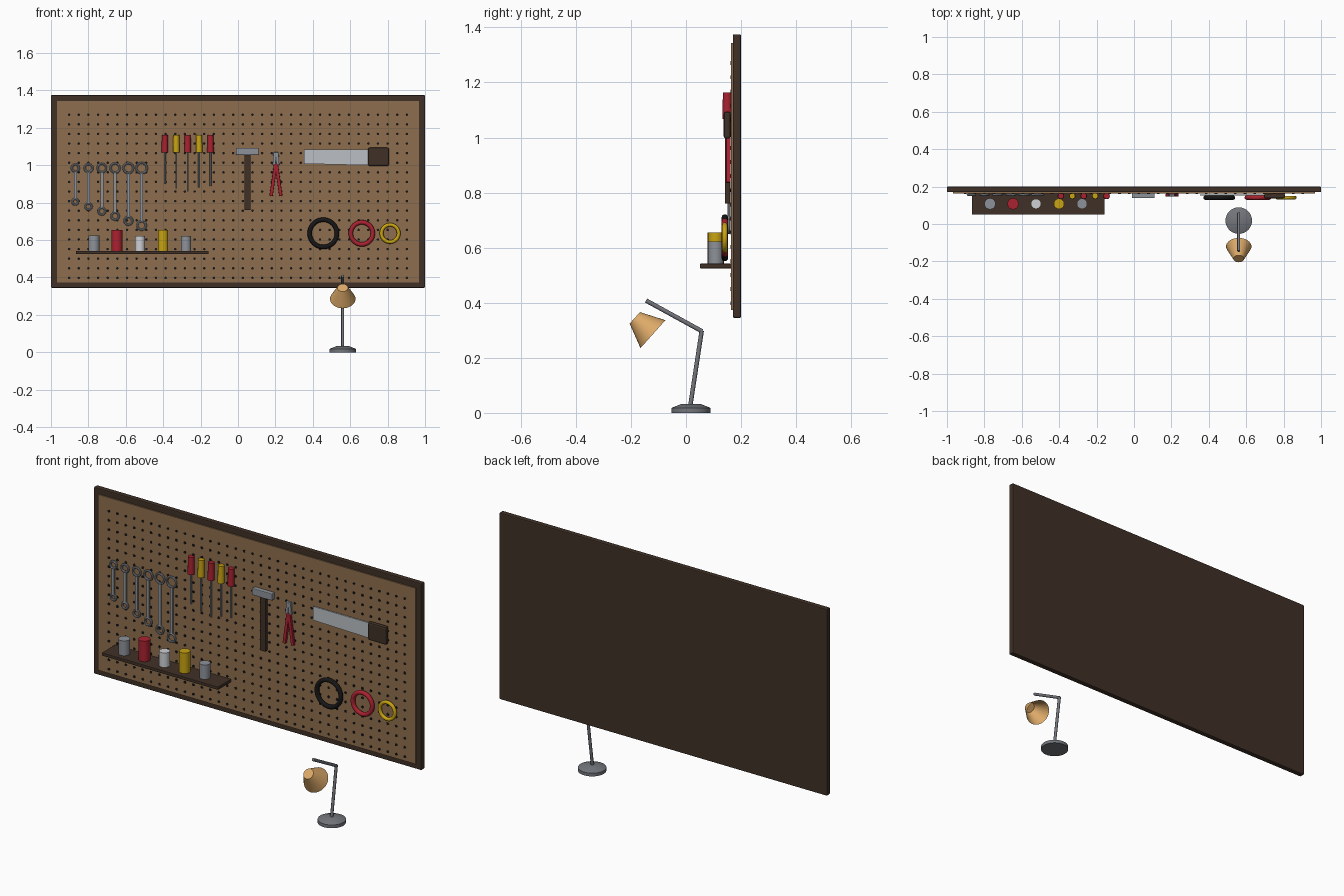
import bpy, bmesh, math
from mathutils import Vector, Matrix

if "Cube" in bpy.data.objects:
    bpy.data.objects.remove(bpy.data.objects["Cube"])

def mat(name, rgb):
    m = bpy.data.materials.new(name)
    m.diffuse_color = (*rgb, 1)
    m.use_nodes = True
    m.node_tree.nodes["Principled BSDF"].inputs["Base Color"].default_value = m.diffuse_color
    return m

WOOD = mat("dark_wood", (.051, .030, .020))
PANEL = mat("hardboard", (.27, .155, .075))
STEEL = mat("steel", (.27, .29, .32))
BLADE = mat("bright_steel", (.50, .53, .56))
RED = mat("red", (.40, .016, .030))
YELLOW = mat("yellow", (.58, .37, .006))
BLACK = mat("black", (.008, .008, .008))
WHITE = mat("white", (.62, .63, .66))
METAL = mat("lamp_metal", (.17, .18, .20))
TAN = mat("tan_shade", (.72, .40, .14))

def finish(name, bm, m, smooth=True):
    me = bpy.data.meshes.new(name)
    bm.to_mesh(me)
    bm.free()
    ob = bpy.data.objects.new(name, me)
    me.materials.append(m)
    bpy.context.collection.objects.link(ob)
    if smooth:
        bpy.ops.object.select_all(action='DESELECT')
        ob.select_set(True)
        bpy.context.view_layer.objects.active = ob
        bpy.ops.object.shade_smooth_by_angle(angle=math.radians(35))
    return ob

def box(name, lo, hi, m, bevel=0, tilt=0):
    """Box between two corners, optionally bevelled and tilted about y."""
    lo, hi = Vector(lo), Vector(hi)
    bm = bmesh.new()
    bmesh.ops.create_cube(bm, size=1, matrix=Matrix.Translation((lo + hi) / 2)
                          @ Matrix.Rotation(tilt, 4, 'Y') @ Matrix.Diagonal((*(hi - lo), 1)))
    ob = finish(name, bm, m, False)
    if bevel:
        b = ob.modifiers.new("bevel", 'BEVEL')
        b.width, b.segments = bevel, 2
    return ob

def add_cone(bm, p, q, r1, r2, n=20, cap=True):
    p, q = Vector(p), Vector(q)
    rot = (q - p).to_track_quat('Z', 'Y').to_matrix().to_4x4()
    return bmesh.ops.create_cone(bm, cap_ends=cap, segments=n, radius1=r1, radius2=r2,
                                 depth=(q - p).length,
                                 matrix=Matrix.Translation((p + q) / 2) @ rot)

def rod(name, p, q, r1, m, r2=None, n=20):
    bm = bmesh.new()
    add_cone(bm, p, q, r1, r1 if r2 is None else r2, n)
    return finish(name, bm, m)

def add_ring(bm, c, R, r, n=32, k=10):
    """Torus facing the front."""
    rows = []
    for i in range(n):
        a = 2 * math.pi * i / n
        row = []
        for j in range(k):
            t = 2 * math.pi * j / k
            d = R + r * math.cos(t)
            row.append(bm.verts.new((c[0] + d * math.cos(a), c[1] + r * math.sin(t),
                                     c[2] + d * math.sin(a))))
        rows.append(row)
    for i in range(n):
        for j in range(k):
            a, b = rows[i], rows[(i + 1) % n]
            bm.faces.new((a[j], a[(j + 1) % k], b[(j + 1) % k], b[j]))
    bmesh.ops.recalc_face_normals(bm, faces=bm.faces[:])

# Backing frame and pegboard panel
box("board_frame", (-1, .17, .345), (1, .2, 1.375), WOOD, .005)
box("pegboard_panel", (-.968, .164, .374), (.968, .18, 1.344), PANEL)

# Grid of dark peg holes
bm = bmesh.new()
for i in range(36):
    for j in range(18):
        x, z = -.903 + i * .0516, .398 + j * .0513
        add_cone(bm, (x, .165, z), (x, .161, z), .007, .007, 8)
finish("peg_holes", bm, BLACK, False)

# Wrenches, growing in size from left to right
for i in range(6):
    x, top, low = -.87 + i * .071, .985, .805 - i * .0255
    R = .019 + i * .0018
    bm = bmesh.new()
    add_ring(bm, (x, .156, top), R, .006, 20, 8)
    add_ring(bm, (x, .156, low), R * .8, .006, 20, 8)
    finish(f"wrench_rings_{i}", bm, STEEL)
    box(f"wrench_shaft_{i}", (x - .008, .152, low + R * .8), (x + .008, .16, top - R), STEEL)

# Screwdrivers
for i, tip in enumerate((.90, .875, .86, .88, .89)):
    x = -.391 + i * .061
    rod(f"screwdriver_handle_{i}", (x, .15, 1.067), (x, .15, 1.163), .018,
        (RED, YELLOW)[i % 2], .016, 12)
    rod(f"screwdriver_blade_{i}", (x, .15, tip), (x, .15, 1.067), .005, STEEL, n=8)

# Hammer
box("hammer_head", (-.012, .138, 1.055), (.11, .164, 1.093), STEEL, .004)
box("hammer_handle", (.034, .141, .76), (.068, .161, 1.056), WOOD, .004)

# Pliers
for s in (-1, 1):
    box(f"pliers_jaw_{s}", (.203 + s * .008 - .008, .148, 1.0), (.203 + s * .008 + .008, .16, 1.07),
        STEEL, .002, -s * .06)
    box(f"pliers_grip_{s}", (.203 + s * .014 - .009, .146, .835), (.203 + s * .014 + .009, .162, 1.008),
        RED, .003, -s * .14)

# Saw: slightly tapering blade and block handle
bm = bmesh.new()
outline = [(.352, 1.008), (.70, 1.0), (.70, 1.084), (.352, 1.084)]
f = bm.faces.new([bm.verts.new((x, .152, z)) for x, z in outline])
ext = bmesh.ops.extrude_face_region(bm, geom=[f])
bmesh.ops.translate(bm, vec=(0, .006, 0),
                    verts=[v for v in ext["geom"] if isinstance(v, bmesh.types.BMVert)])
bmesh.ops.recalc_face_normals(bm, faces=bm.faces[:])
finish("saw_blade", bm, BLADE, False)
box("saw_handle", (.695, .137, .996), (.807, .163, 1.094), WOOD, .008)

# Tape and cable rings
for name, x, R, r, m in (("black_ring", .456, .073, .012, BLACK), ("red_ring", .662, .059, .012, RED),
                         ("yellow_ring", .813, .046, .010, YELLOW)):
    bm = bmesh.new()
    add_ring(bm, (x, .141, .636), R, r, 40, 12)
    finish(name, bm, m)

# Shelf with cans
box("shelf", (-.867, .05, .525), (-.157, .166, .542), WOOD, .003)
for i, (r, top, m) in enumerate(((.030, .624, STEEL), (.030, .655, RED), (.027, .622, WHITE),
                                 (.028, .655, YELLOW), (.028, .622, STEEL))):
    x = -.77 + i * .123
    rod(f"can_{i}", (x, .108, .541), (x, .108, top), r, m, n=24)

# Desk lamp: base, two arms, shade
X = .56
rod("lamp_base", (X, .018, 0), (X, .018, .018), .071, METAL, n=32)
rod("lamp_base_top", (X, .018, .018), (X, .018, .033), .071, METAL, .034, 32)
rod("lamp_lower_arm", (X, .016, .028), (X, .057, .298), .008, METAL, n=12)
rod("lamp_upper_arm", (X, .059, .296), (X, -.145, .408), .008, METAL, n=12)
bm = bmesh.new()
add_cone(bm, (X, -.120, .286), (X, -.186, .345), .068, .028, 32)
wide = max((f for f in bm.faces if len(f.verts) > 4), key=lambda f: f.calc_area())
bmesh.ops.delete(bm, geom=[wide], context='FACES_ONLY')
finish("lamp_shade", bm, TAN)
